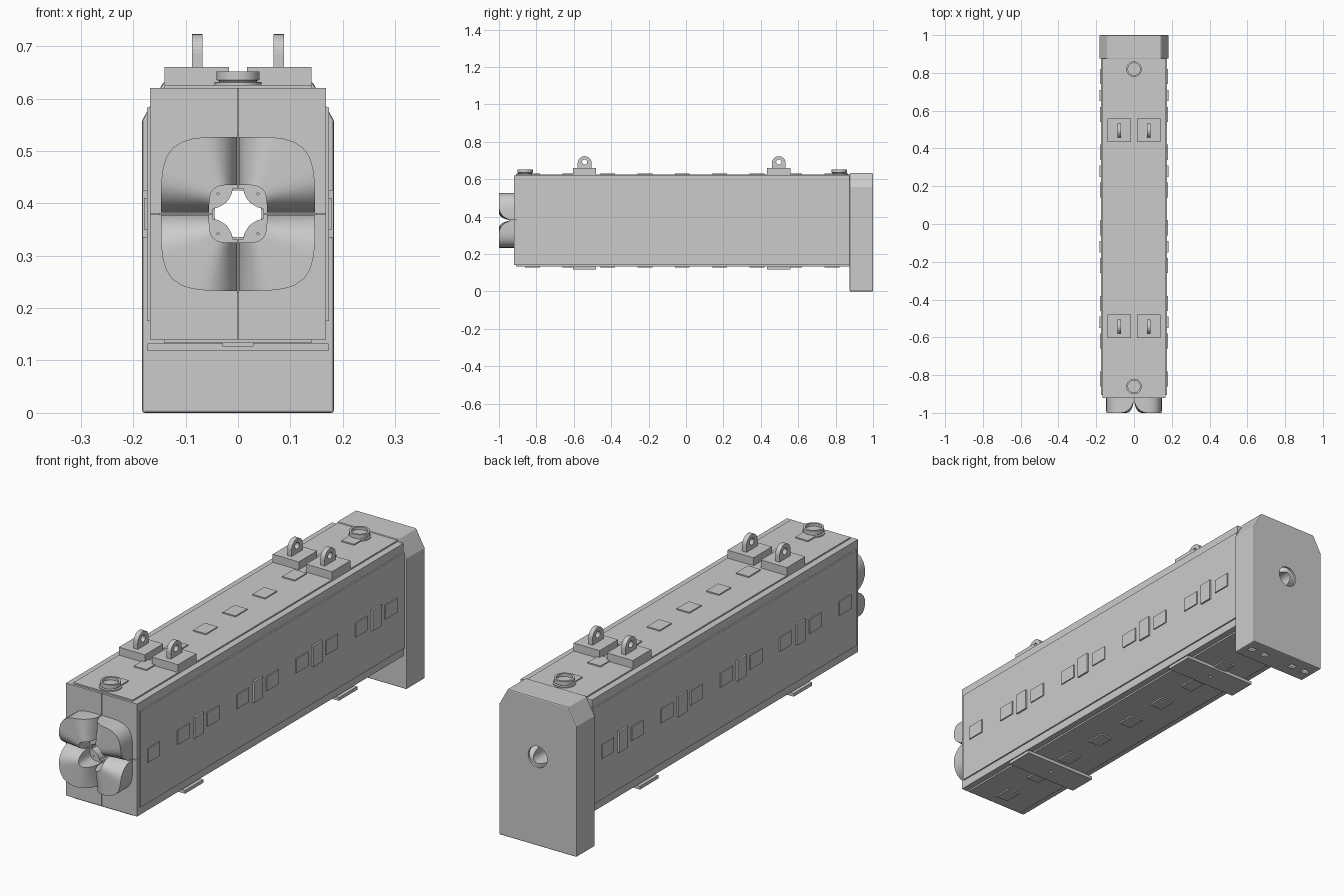
import bpy, bmesh, math
from mathutils import Vector

if "Cube" in bpy.data.objects:
    bpy.data.objects.remove(bpy.data.objects["Cube"])

ZC = 0.38            # height of the bore axis
Y0, Y1 = -0.92, 0.875  # ends of the yoke


def finish(name, bm, bevel=0, smooth=False):
    bmesh.ops.recalc_face_normals(bm, faces=bm.faces)
    me = bpy.data.meshes.new(name)
    bm.to_mesh(me)
    bm.free()
    ob = bpy.data.objects.new(name, me)
    bpy.context.collection.objects.link(ob)
    if bevel:
        m = ob.modifiers.new("bevel", 'BEVEL')
        m.width, m.segments, m.limit_method = bevel, 2, 'ANGLE'
    if smooth:
        bpy.ops.object.select_all(action='DESELECT')
        ob.select_set(True)
        bpy.context.view_layer.objects.active = ob
        bpy.ops.object.shade_smooth_by_angle(angle=math.radians(35))
    return ob


def box(name, x0, x1, y0, y1, z0, z1, bevel=0):
    bm = bmesh.new()
    bmesh.ops.create_cube(bm, size=1)
    for v in bm.verts:
        v.co = Vector(((x0 + x1) / 2 + v.co.x * (x1 - x0),
                       (y0 + y1) / 2 + v.co.y * (y1 - y0),
                       (z0 + z1) / 2 + v.co.z * (z1 - z0)))
    return finish(name, bm, bevel)


def prism(name, pts, a, b, axis='y', bevel=0, smooth=False):
    """Extrude a 2D outline along y (points are x,z) or along x (points are y,z)."""
    place = (lambda p, d: (p[0], d, p[1])) if axis == 'y' else (lambda p, d: (d, p[0], p[1]))
    bm = bmesh.new()
    f = bm.faces.new([bm.verts.new(place(p, a)) for p in pts])
    ext = bmesh.ops.extrude_face_region(bm, geom=[f])
    move = Vector(place((0, 0), b - a))
    bmesh.ops.translate(bm, vec=move, verts=[v for v in ext['geom'] if isinstance(v, bmesh.types.BMVert)])
    return finish(name, bm, bevel, smooth)


def lathe(name, prof, x, y, n=32):
    """Revolve an r,z profile about a vertical axis."""
    bm = bmesh.new()
    vs = [bm.verts.new((x + r, y, z)) for r, z in prof]
    es = [bm.edges.new((vs[i], vs[i + 1])) for i in range(len(vs) - 1)]
    bmesh.ops.spin(bm, geom=vs + es, cent=(x, y, 0), axis=(0, 0, 1), angle=math.tau, steps=n)
    bmesh.ops.remove_doubles(bm, verts=bm.verts, dist=1e-5)
    return finish(name, bm, smooth=True)


def circle(cx, cy, r, n=32):
    return [(cx + r * math.cos(math.tau * i / n), cy + r * math.sin(math.tau * i / n)) for i in range(n)]


def cut(ob, cutter):
    m = ob.modifiers.new("cut", 'BOOLEAN')
    m.operation, m.object, m.solver = 'DIFFERENCE', cutter, 'EXACT'
    cutter.hide_render = True
    cutter.hide_set(True)


def coil_end(name, sx, sz, y, out):
    """One petal of the coil end: rises from the split planes to a flat crown."""
    bm = bmesh.new()
    n, m, gap = 20, 6, 0.002

    def rad(a, t):
        return a / (math.cos(t) ** 4.3 + math.sin(t) ** 4.3) ** (1 / 4.3)
    crown, base = [], []
    for i in range(n + 1):
        t = (math.pi / 4) * (1 - math.cos(math.pi * i / n))
        row_c, row_b = [], []
        for j in range(m + 1):
            f = j / m
            r = rad(0.055, t) * (1 - f) + rad(0.147, t) * f
            px, pz = max(r * math.cos(t), gap), max(r * math.sin(t), gap)
            d = min(min(px, pz) / (0.04 + 0.03 * f), 1)
            h = 0.08 * math.sqrt(1 - (1 - d) ** 2)
            row_c.append(bm.verts.new((sx * px, y + out * h, ZC + sz * pz)))
            row_b.append(bm.verts.new((sx * px, y, ZC + sz * pz)))
        crown.append(row_c)
        base.append(row_b)
    for i in range(n):
        for j in range(m):
            for g in (crown, base):
                bm.faces.new((g[i][j], g[i + 1][j], g[i + 1][j + 1], g[i][j + 1]))
        for j in (0, m):
            bm.faces.new((crown[i][j], crown[i + 1][j], base[i + 1][j], base[i][j]))
    for i in (0, n):
        for j in range(m):
            bm.faces.new((crown[i][j], crown[i][j + 1], base[i][j + 1], base[i][j]))
    return finish(name, bm, smooth=True)


# four yoke quadrants with convex pole tips round the bore, and their coil ends
POLE = [(0.048, 0.01), (0.038, 0.012), (0.029, 0.017), (0.022, 0.022),
        (0.017, 0.029), (0.012, 0.038), (0.01, 0.048)]
QUAD = [(0.001, 0.24), (0.168, 0.24), (0.168, 0.001), (0.048, 0.001)] + POLE + [(0.001, 0.048)]
for sx in (-1, 1):
    for sz in (-1, 1):
        prism("yoke_quadrant", [(sx * x, ZC + sz * z) for x, z in QUAD], Y0, Y1)
        coil_end("front_coil_end", sx, sz, Y0, -1)
        coil_end("rear_coil_end", sx, sz, Y1, 1)
        prism("pole_screw", circle(sx * 0.038, ZC + sz * 0.038, 0.003, 10), Y0 - 0.003, Y0)

# cover plates on the sides, top and bottom
for s in (-1, 1):
    box("side_plate", *sorted((s * 0.167, s * 0.174)), -0.905, Y1, 0.175, 0.583)
box("top_plate", -0.14, 0.14, -0.91, Y1, 0.619, 0.626)
box("bottom_plate", -0.14, 0.14, -0.91, Y1, 0.133, 0.141)

# joining tabs along every seam
for i in range(9):
    y = -0.82 + 0.2 * i
    box("top_tab", -0.03, 0.03, y - 0.04, y + 0.04, 0.625, 0.631)
    box("bottom_tab", -0.03, 0.03, y - 0.04, y + 0.04, 0.127, 0.134)
    for s in (-1, 1):
        box("side_tab", *sorted((s * 0.173, s * 0.179)), y - 0.04, y + 0.04, ZC - 0.03, ZC + 0.03)
        if i % 2 == 1 and i < 8:
            box("tall_side_tab", *sorted((s * 0.173, s * 0.182)), y + 0.07, y + 0.13, ZC - 0.045, ZC + 0.045)

# lifting pads with eye lugs, and the feet below them
for y in (-0.542, 0.496):
    for s in (-1, 1):
        box("lifting_pad", *sorted((s * 0.017, s * 0.14)), y - 0.062, y + 0.062, 0.625, 0.66)
        arc = [(y + 0.037 * math.cos(math.pi * k / 14), 0.686 + 0.037 * math.sin(math.pi * k / 14)) for k in range(15)]
        lug = prism("lifting_lug", [(y + 0.037, 0.659)] + arc + [(y - 0.037, 0.659)],
                    s * 0.078 - 0.01, s * 0.078 + 0.01, 'x')
        cut(lug, prism("lug_hole_cutter", circle(y, 0.692, 0.014, 20), s * 0.078 - 0.03, s * 0.078 + 0.03, 'x'))
    foot = box("foot_bar", -0.173, 0.173, y - 0.062, y + 0.062, 0.118, 0.132)
    hole = lathe("foot_hole_cutter", [(0, 0.10), (0.007, 0.10), (0.007, 0.127), (0, 0.127)], 0, y, 12)
    cut(foot, hole)

# round survey target cups on top
CUP = [(0, 0.624), (0.045, 0.624), (0.045, 0.631), (0.036, 0.632), (0.036, 0.634), (0.041, 0.635),
       (0.041, 0.652), (0.032, 0.652), (0.032, 0.64), (0, 0.64)]
for y in (-0.86, 0.82):
    lathe("target_cup", CUP, 0, y)


# hollow rear cover with chamfered shoulders
def cover_outline(t):
    w, top = 0.183 - t, 0.632 - t
    return [(-w, t), (w, t), (w, 0.558 - t / 2), (0.142 - t / 2, top), (-0.142 + t / 2, top), (-w, 0.558 - t / 2)]


cover = prism("rear_cover", cover_outline(0), Y1, 1.0, bevel=0.005)
cut(cover, prism("cover_cavity_cutter", cover_outline(0.01), Y1 + 0.01, 0.99))
cut(cover, prism("rear_hole_cutter", circle(0, ZC, 0.045), 0.97, 1.05))
cut(cover, box("coil_opening_cutter", -0.15, 0.15, Y1 - 0.02, Y1 + 0.03, ZC - 0.15, ZC + 0.15))
for x in (-0.145, -0.075, 0.075, 0.145):
    cut(cover, box("cable_slot_cutter", x - 0.015, x + 0.015, 0.927, 0.952, -0.03, 0.03))
